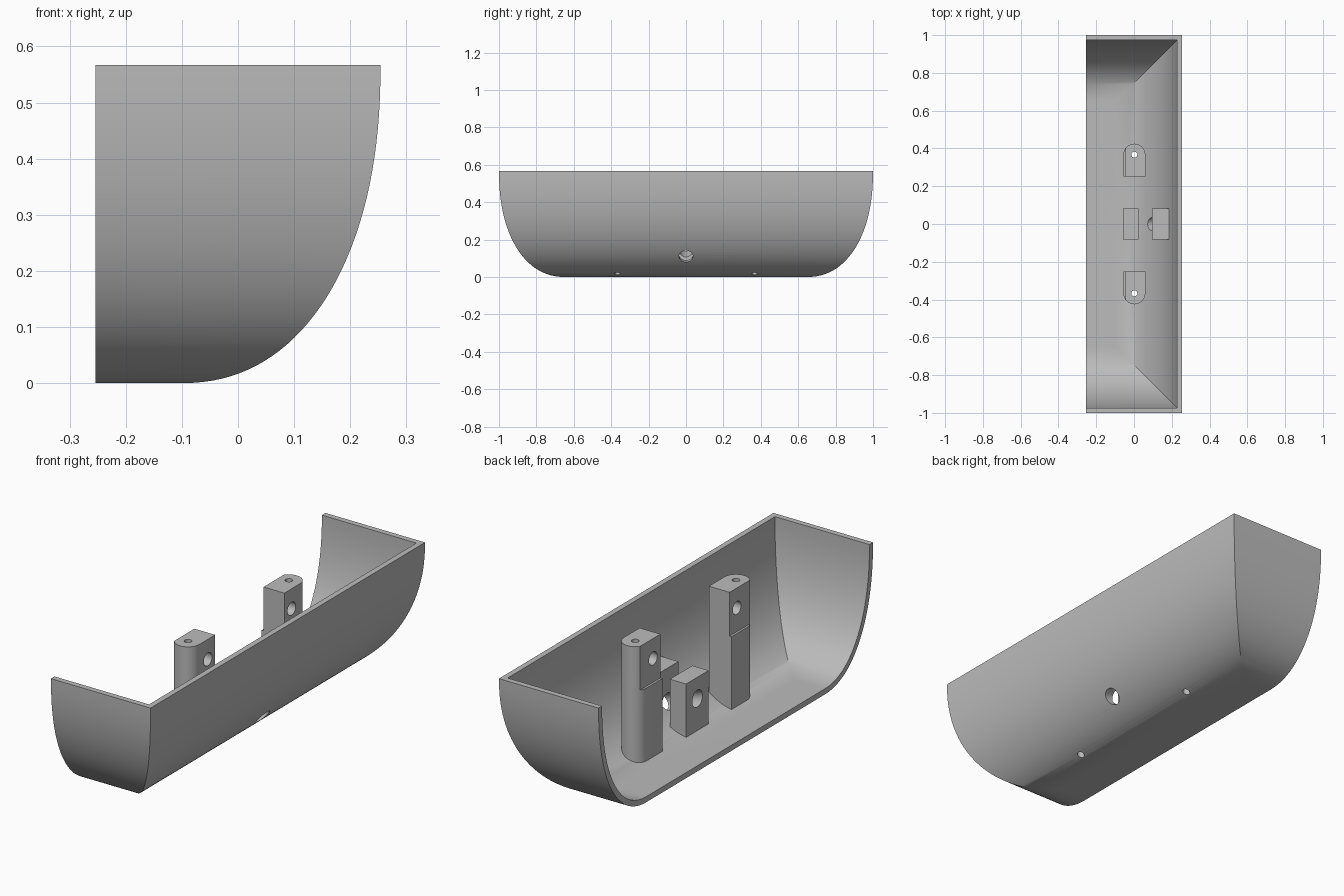
import bpy, bmesh, math
from mathutils import Matrix, Vector

cube = bpy.data.objects.get("Cube")
if cube:
    bpy.data.objects.remove(cube, do_unlink=True)

HEIGHT = 0.567       # rim height
HALF_X = 0.254
SWEEP = 0.355        # horizontal reach of the curved wall
POST_Y = 0.367

grey = bpy.data.materials.new("plain grey")
grey.use_nodes = True
grey.diffuse_color = (0.5, 0.5, 0.5, 1)
grey.node_tree.nodes["Principled BSDF"].inputs["Base Color"].default_value = (0.5, 0.5, 0.5, 1)


def finish(name, bm):
    bmesh.ops.recalc_face_normals(bm, faces=bm.faces)
    mesh = bpy.data.meshes.new(name)
    bm.to_mesh(mesh)
    bm.free()
    obj = bpy.data.objects.new(name, mesh)
    bpy.context.collection.objects.link(obj)
    mesh.materials.append(grey)
    return obj


def hull(name, wall, back, extra=0):
    """Solid bounded by a curved side, two curved ends and a flat back."""
    bm = bmesh.new()
    steps = 36
    levels = [(SWEEP - wall, HEIGHT + extra)] if extra else []
    for i in range(steps + 1):
        t = math.pi / 2 * i / steps
        c, s = max(math.cos(t), 0) ** (1 / 1.1), math.sin(t) ** (1 / 1.1)
        levels.append(((SWEEP - wall) * c, HEIGHT - (HEIGHT - wall) * s))
    rings = []
    for d, z in levels:
        x, y = HALF_X - SWEEP + d, 1 - SWEEP + d
        rings.append([bm.verts.new(p) for p in
                      ((back, -y, z), (x, -y, z), (x, y, z), (back, y, z))])
    for a, b in zip(rings, rings[1:]):
        for k in range(3):
            bm.faces.new((a[k], a[k + 1], b[k + 1], b[k]))
    bm.faces.new(rings[0])
    bm.faces.new(rings[-1])
    bm.faces.new([r[0] for r in rings] + [r[3] for r in reversed(rings)])
    return finish(name, bm)


def prism(name, outline, z0, z1):
    bm = bmesh.new()
    face = bm.faces.new([bm.verts.new((x, y, z0)) for x, y in outline])
    top = bmesh.ops.extrude_face_region(bm, geom=[face])["geom"]
    verts = [v for v in top if isinstance(v, bmesh.types.BMVert)]
    bmesh.ops.translate(bm, verts=verts, vec=(0, 0, z1 - z0))
    return finish(name, bm)


def box(name, x0, x1, y0, y1, z0, z1):
    return prism(name, [(x0, y0), (x1, y0), (x1, y1), (x0, y1)], z0, z1)


def rod(start, end, radius):
    a, b = Vector(start), Vector(end)
    turn = (b - a).to_track_quat('Z', 'Y').to_matrix().to_4x4()
    bm = bmesh.new()
    bmesh.ops.create_cone(bm, cap_ends=True, segments=40, radius1=radius, radius2=radius,
                          depth=(b - a).length,
                          matrix=Matrix.Translation((a + b) / 2) @ turn)
    return finish("cutter", bm)


def combine(obj, tool, operation):
    mod = obj.modifiers.new("cut", 'BOOLEAN')
    mod.operation, mod.object, mod.solver = operation, tool, 'EXACT'
    bpy.context.view_layer.objects.active = obj
    bpy.ops.object.modifier_apply(modifier=mod.name)


def cut(obj, tool):
    combine(obj, tool, 'DIFFERENCE')
    bpy.data.objects.remove(tool, do_unlink=True)


def bore():
    return rod((-0.2, 0, 0.228), (0.3, 0, 0.048), 0.037)


# Half-shell with an open top and back
cavity = hull("cavity", 0.026, -0.4, 0.1)
shell = hull("shell", 0, -HALF_X)
combine(shell, cavity, 'DIFFERENCE')
cut(shell, bore())
parts = [shell]

# Two tall mounting posts, rounded on their outer ends
for side, label in ((1, "rear"), (-1, "front")):
    r = 0.058
    outline = [(0.002 + r, side * 0.252)]
    for i in range(25):
        a = math.pi * i / 24
        outline.append((0.002 + r * math.cos(a), side * (POST_Y + r * math.sin(a))))
    outline.append((0.002 - r, side * 0.252))
    post = prism(label + "_post", outline, 0, HEIGHT)
    combine(post, cavity, 'INTERSECT')
    # Shallow flat on the upper half, cross hole and screw hole
    cut(post, box("cutter", -0.2, -0.046, side * POST_Y - 0.2, side * POST_Y + 0.2, 0.365, 0.8))
    cut(post, rod((-0.2, side * 0.305, 0.475), (0.2, side * 0.305, 0.475), 0.03))
    pin = (0.002, side * POST_Y)
    cut(post, rod((*pin, -0.1), (*pin, 0.8), 0.016))
    cut(shell, rod((*pin, -0.1), (*pin, 0.2), 0.016))
    parts.append(post)

# Pair of centre blocks sharing a sloping bore
for name, x0, x1 in (("inner_block", -0.058, 0.025), ("outer_block", 0.096, 0.192)):
    block = box(name, x0, x1, -0.082, 0.082, 0, 0.275)
    combine(block, cavity, 'INTERSECT')
    cut(block, bore())
    parts.append(block)

bpy.data.objects.remove(cavity, do_unlink=True)

# Smooth curves, crisp edges
bpy.ops.object.select_all(action='DESELECT')
for part in parts:
    part.select_set(True)
bpy.context.view_layer.objects.active = shell
bpy.ops.object.shade_smooth_by_angle(angle=math.radians(30))
